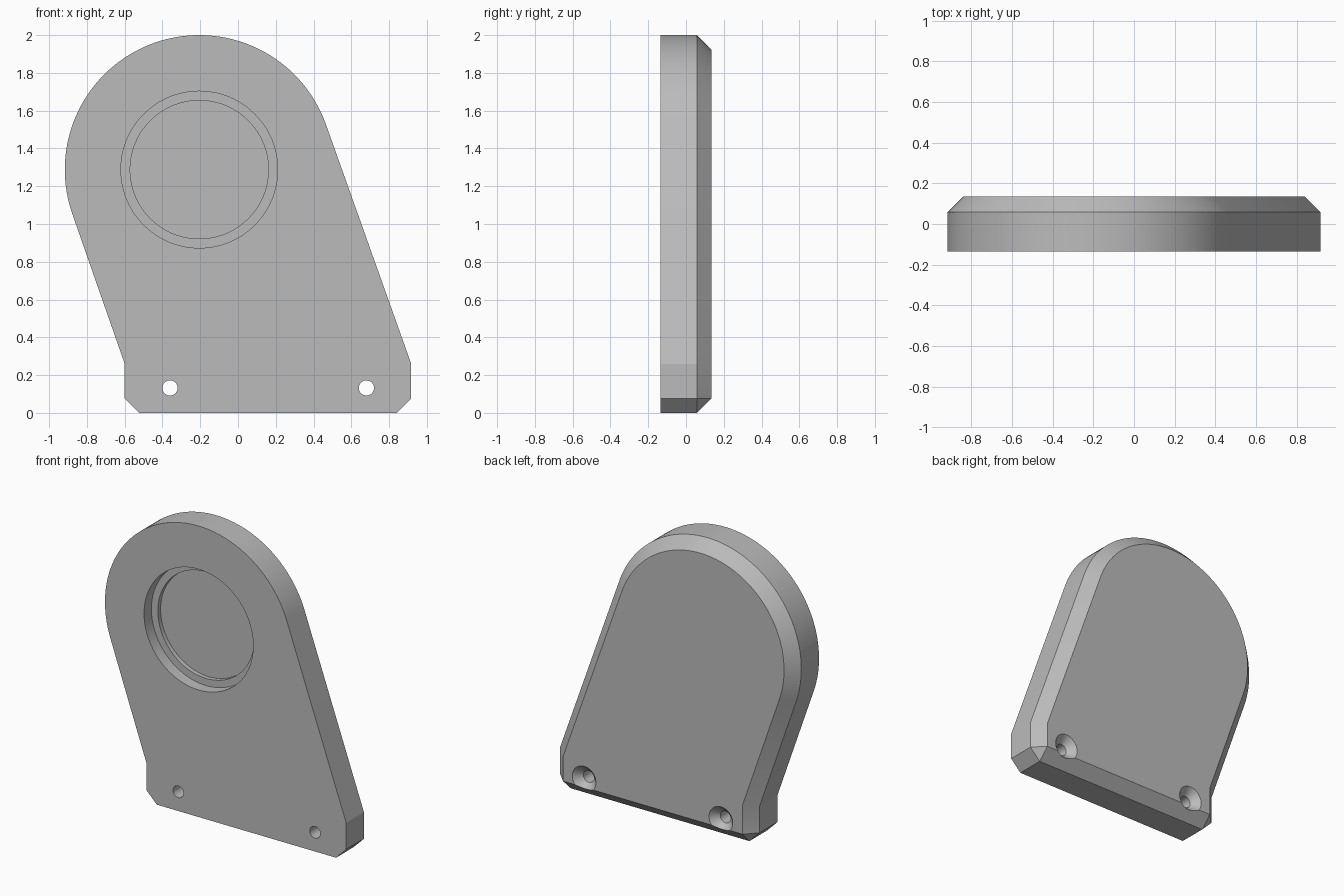
import bpy, bmesh, math
from mathutils import Vector

cube = bpy.data.objects.get("Cube")
if cube:
    bpy.data.objects.remove(cube, do_unlink=True)

grey = bpy.data.materials.new("plain grey")
grey.use_nodes = True
colour = (0.5, 0.5, 0.5, 1)
grey.diffuse_color = colour
grey.node_tree.nodes["Principled BSDF"].inputs["Base Color"].default_value = colour

FRONT, BEVEL, BACK = -0.135, 0.058, 0.135
INSET = BACK - BEVEL
CENTRE, RADIUS = Vector((-0.205, 1.288)), 0.712
LEFT, RIGHT, SHOULDER = 0.917, -0.6, 0.26
ARC_STEPS = 64


def make_object(name, bm):
    bmesh.ops.recalc_face_normals(bm, faces=bm.faces)
    mesh = bpy.data.meshes.new(name)
    bm.to_mesh(mesh)
    bm.free()
    mesh.materials.append(grey)
    obj = bpy.data.objects.new(name, mesh)
    bpy.context.collection.objects.link(obj)
    return obj


def tangent_angle(x, side):
    """Angle on the round head where a line from the shoulder touches it."""
    d = Vector((x, SHOULDER)) - CENTRE
    return math.atan2(d.y, d.x) + side * math.acos(RADIUS / d.length)


START = tangent_angle(LEFT, 1)
END = tangent_angle(RIGHT, -1) + 2 * math.pi


def upper_outline(inset):
    """Left shoulder, round head, right shoulder."""
    drop = inset * math.tan(START / 2)
    rise = inset * math.tan((END - math.pi) / 2)
    r = RADIUS - inset
    pts = [(LEFT - inset, SHOULDER - drop)]
    for i in range(ARC_STEPS + 1):
        a = START + (END - START) * i / ARC_STEPS
        pts.append((CENTRE.x + r * math.cos(a), CENTRE.y + r * math.sin(a)))
    return pts + [(RIGHT + inset, SHOULDER + rise)]


# Plate: straight walls with cut lower corners, then a bevel up to the back face
bm = bmesh.new()
outer = upper_outline(0) + [(RIGHT, INSET), (RIGHT + INSET, 0),
                            (LEFT - INSET, 0), (LEFT, INSET)]
inner = upper_outline(INSET) + [(RIGHT + INSET, INSET), (LEFT - INSET, INSET)]
front, middle = ([bm.verts.new((x, y, z)) for x, z in outer] for y in (FRONT, BEVEL))
back = [bm.verts.new((x, BACK, z)) for x, z in inner]
bm.faces.new(front)
bm.faces.new(back)
n = len(outer)
for i in range(n):
    j = (i + 1) % n
    bm.faces.new((front[i], front[j], middle[j], middle[i]))
# Bevel round the sides and head, then the corner triangles and bottom edge
for i in range(len(inner) - 2):
    bm.faces.new((middle[i], middle[i + 1], back[i + 1], back[i]))
bm.faces.new((middle[-4], middle[-3], back[-2]))
bm.faces.new((middle[-3], middle[-2], back[-1], back[-2]))
bm.faces.new((middle[-2], middle[-1], back[-1]))
bm.faces.new((middle[-1], middle[0], back[0], back[-1]))
plate = make_object("mounting_plate", bm)


def turned_cutter(name, x, z, profile, steps):
    """Closed solid turned about the y axis from (radius, y) pairs."""
    bm = bmesh.new()
    rings = []
    for r, y in profile:
        ring = []
        for i in range(steps):
            a = 2 * math.pi * i / steps
            ring.append(bm.verts.new((x + r * math.cos(a), y, z + r * math.sin(a))))
        rings.append(ring)
    for a, b in zip(rings, rings[1:]):
        for i in range(steps):
            j = (i + 1) % steps
            bm.faces.new((a[i], a[j], b[j], b[i]))
    bm.faces.new(rings[0])
    bm.faces.new(rings[-1])
    obj = make_object(name, bm)
    obj.hide_render = True
    return obj


# Stepped round recess in the front, countersunk screw holes from the back
LEDGE, FLOOR = FRONT + 0.08, FRONT + 0.11
cutters = [turned_cutter("recess_cutter", CENTRE.x, CENTRE.y,
                         [(0.415, -0.3), (0.415, LEDGE), (0.366, LEDGE), (0.366, FLOOR)], 96)]
for side, x in (("right", -0.36), ("left", 0.68)):
    cutters.append(turned_cutter(side + "_screw_cutter", x, 0.132,
                                 [(0.04, -0.3), (0.04, BACK - 0.05), (0.09, BACK), (0.09, 0.3)], 40))

bpy.ops.object.select_all(action='DESELECT')
plate.select_set(True)
bpy.context.view_layer.objects.active = plate
for cutter in cutters:
    mod = plate.modifiers.new(cutter.name, 'BOOLEAN')
    mod.operation = 'DIFFERENCE'
    mod.solver = 'EXACT'
    mod.object = cutter
    bpy.ops.object.modifier_apply(modifier=mod.name)
    bpy.data.objects.remove(cutter, do_unlink=True)

bpy.ops.object.shade_smooth_by_angle(angle=math.radians(15))
